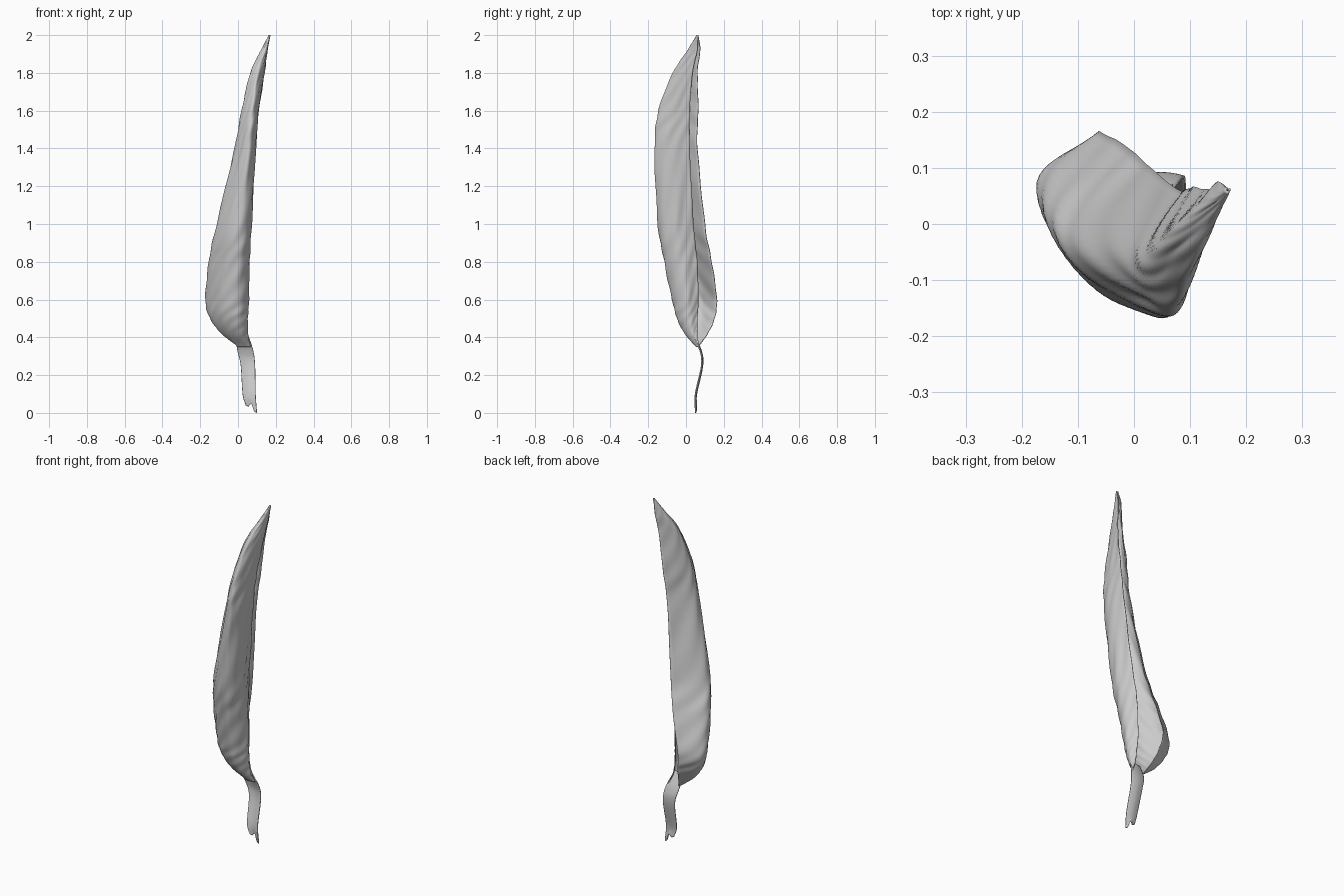
import bpy, bmesh, math
from mathutils import Vector

if "Cube" in bpy.data.objects:
    bpy.data.objects.remove(bpy.data.objects["Cube"])


def spline(points, n):
    """Sample n + 1 points on a smooth curve through the given points."""
    p = [Vector(q) for q in points]
    p = [2 * p[0] - p[1]] + p + [2 * p[-1] - p[-2]]
    spans = len(p) - 3
    out = []
    for k in range(n + 1):
        s = k / n * spans
        i = min(int(s), spans - 1)
        t = s - i
        a, b, c, d = p[i:i + 4]
        out.append(0.5 * (2 * b + (c - a) * t + (2 * a - 5 * b + 4 * c - d) * t * t
                          + (3 * b - a - 3 * c + d) * t ** 3))
    return out


def sheet(name, sections, nu, nv, thickness, ripple=0.0):
    """Loft a thin sheet through cross-sections, with optional slanted vein ripples."""
    rails = [spline(r, nv) for r in zip(*sections)]
    bm = bmesh.new()
    grid = [[bm.verts.new(c) for c in spline([r[j] for r in rails], nu)]
            for j in range(nv + 1)]
    for j in range(nv):
        for i in range(nu):
            bm.faces.new((grid[j][i], grid[j][i + 1], grid[j + 1][i + 1], grid[j + 1][i]))
    bm.normal_update()
    moves = []
    for j, row in enumerate(grid):
        for i, v in enumerate(row):
            u, t = i / nu, j / nv
            wave = math.sin(90 * t + 40 * u + 2 * math.sin(9 * u))
            wave += 0.5 * math.sin(43 * u + 32 * t)
            moves.append((v, v.normal * ripple * wave * math.sin(math.pi * t)))
    for v, m in moves:
        v.co += m
    me = bpy.data.meshes.new(name)
    bm.to_mesh(me)
    bm.free()
    ob = bpy.data.objects.new(name, me)
    bpy.context.collection.objects.link(ob)
    for f in me.polygons:
        f.use_smooth = True
    mod = ob.modifiers.new("thickness", 'SOLIDIFY')
    mod.thickness = thickness
    mod.offset = 0
    return ob


# Leaf blade: height, then (x, y) from rolled-in front margin around the back to rear margin
blade = [
    (0.35, (.07, .07), (.06, .06), (.04, .055), (.02, .055), (.005, .06), (.0, .065)),
    (0.42, (.04, .06), (.05, .03), (.01, -.005), (-.05, .015), (-.085, .06), (-.03, .115)),
    (0.50, (.03, .06), (.05, .01), (.0, -.045), (-.09, -.015), (-.145, .07), (-.05, .15)),
    (0.60, (.025, .065), (.055, 0), (.0, -.07), (-.10, -.04), (-.17, .075), (-.06, .163)),
    (0.80, (.03, .06), (.06, -.03), (.01, -.11), (-.08, -.085), (-.152, .02), (-.01, .135)),
    (1.00, (.045, .04), (.07, -.06), (.03, -.142), (-.05, -.125), (-.108, -.03), (.03, .10)),
    (1.40, (.085, .02), (.092, -.09), (.06, -.163), (.015, -.135), (-.015, -.06), (.08, .06)),
    (1.60, (.107, .02), (.105, -.07), (.08, -.143), (.04, -.11), (.025, -.05), (.105, .065)),
    (1.80, (.14, .035), (.127, -.03), (.105, -.067), (.08, -.045), (.07, -.01), (.135, .06)),
    (1.92, (.155, .06), (.15, .02), (.14, .01), (.13, .02), (.125, .035), (.15, .075)),
    (2.00, (.17, .063), (.17, .06), (.168, .058), (.166, .058), (.164, .06), (.165, .065)),
]
sheet("leaf_blade", [[(x, y, r[0]) for x, y in r[1:]] for r in blade],
      50, 160, 0.004, 0.002)

# Flat stem: height, left x, right x, y; ragged lower end
stem = [(0, .042, .1, .05), (.1, .025, .093, .05), (.25, .015, .09, .082),
        (.33, -.003, .08, .074), (.42, -.015, .05, .03)]
sections = []
for z, a, b, y in stem:
    rag = (.04, .035, .05, .01, 0) if z == 0 else (0,) * 5
    sections.append([(a + (b - a) * i / 4, y + .006 * math.sin(math.pi * i / 4), z + rag[i])
                     for i in range(5)])
sheet("leaf_stem", sections, 12, 40, 0.006)
